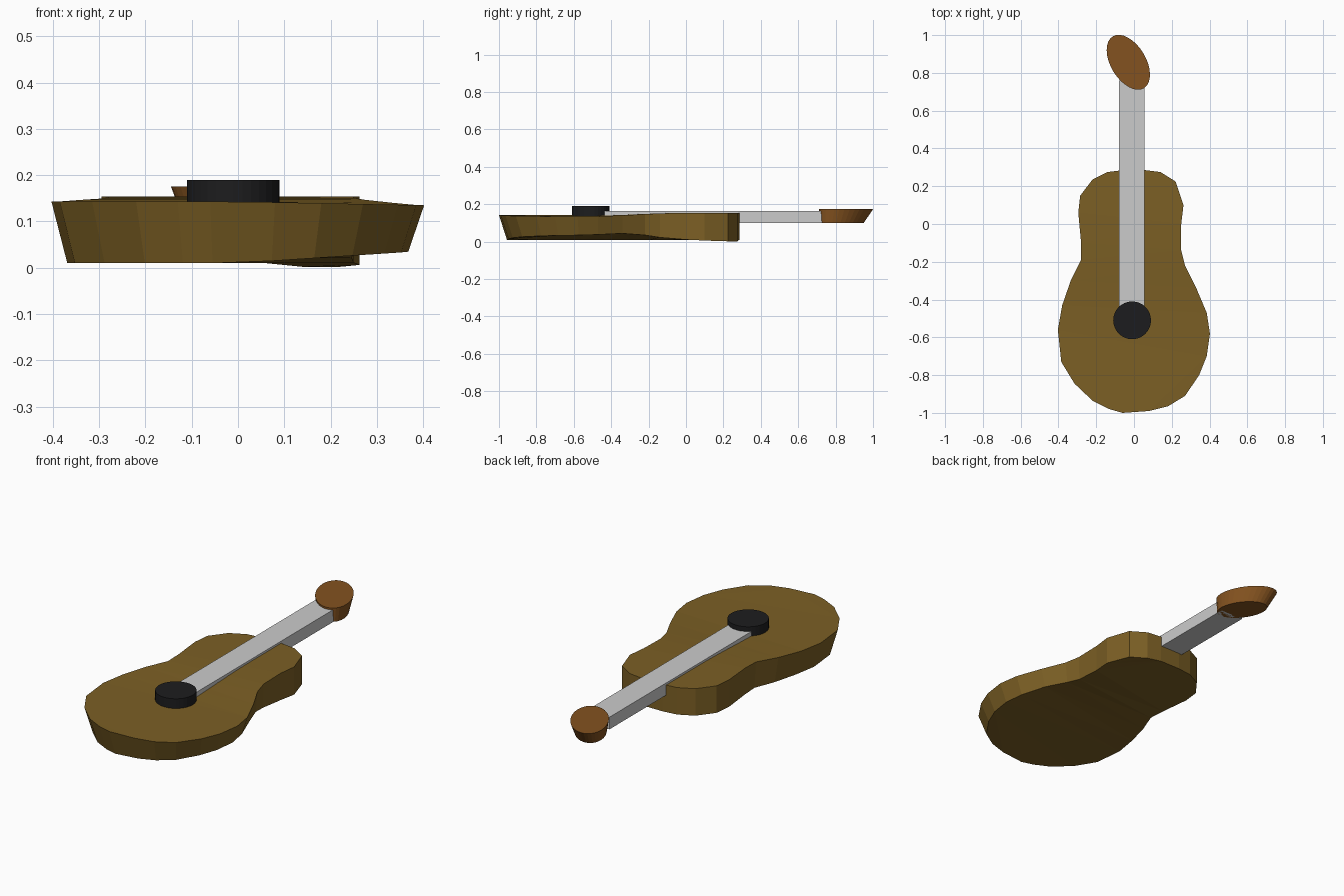
import bpy, bmesh, math

if "Cube" in bpy.data.objects:
    bpy.data.objects.remove(bpy.data.objects["Cube"])


def material(name, color):
    m = bpy.data.materials.new(name)
    m.diffuse_color = (*color, 1)
    m.use_nodes = True
    m.node_tree.nodes["Principled BSDF"].inputs["Base Color"].default_value = m.diffuse_color
    return m


def loft(name, bottom, top, mat):
    """Solid between two closed loops with the same point count."""
    bm = bmesh.new()
    lo = [bm.verts.new(p) for p in bottom]
    hi = [bm.verts.new(p) for p in top]
    n = len(lo)
    for i in range(n):
        j = (i + 1) % n
        bm.faces.new((lo[i], lo[j], hi[j], hi[i]))
    caps = [bm.faces.new(lo), bm.faces.new(hi)]
    bmesh.ops.triangulate(bm, faces=caps)
    bmesh.ops.recalc_face_normals(bm, faces=bm.faces)
    mesh = bpy.data.meshes.new(name)
    bm.to_mesh(mesh)
    bm.free()
    obj = bpy.data.objects.new(name, mesh)
    bpy.context.collection.objects.link(obj)
    if mat:
        mesh.materials.append(mat)
    return obj


def step(a, b, v):
    t = min(1, max(0, (v - a) / (b - a)))
    return t * t * (3 - 2 * t)


def top_point(x, y):
    return x, y, 0.143 - 0.02 * max(0, x) * (1 - step(-0.5, 0, y)) + 0.011 * step(-0.5, 0, y)


def bottom_point(x, y):
    # lower bout tapers inward, right side lifts toward the waist
    lower = 1 - step(-0.45, 0.0, y)
    s = 1 - 0.085 * lower
    z = 0.01 + 0.06 * max(0, x) * lower
    if x > 0.1:
        z += 0.02 * math.exp(-((y + 0.28) / 0.16) ** 2)
        z -= 0.008 * step(0.0, 0.2, y)
    return x * s, -0.5 + (y + 0.5) * s if y < -0.5 else y, max(0, z)


# body
outline = [
    (0.06, 0.285), (0.14, 0.275), (0.22, 0.225), (0.262, 0.10), (0.25, 0.0),
    (0.25, -0.14), (0.27, -0.22), (0.33, -0.34), (0.385, -0.47), (0.402, -0.58),
    (0.385, -0.70), (0.345, -0.80), (0.27, -0.91), (0.18, -0.965), (0.08, -0.99),
    (-0.06, -1.0), (-0.13, -0.98), (-0.22, -0.935), (-0.315, -0.845),
    (-0.385, -0.73), (-0.403, -0.56), (-0.38, -0.43), (-0.335, -0.30),
    (-0.28, -0.19), (-0.28, -0.10), (-0.295, 0.06), (-0.285, 0.15),
    (-0.22, 0.235), (-0.14, 0.275), (-0.06, 0.285)]
loft("body", [bottom_point(*p) for p in outline], [top_point(*p) for p in outline],
     material("body_wood", (0.20, 0.115, 0.018)))

# neck
rect = [(-0.08, -0.45), (0.055, -0.45), (0.055, 0.76), (-0.08, 0.76)]
loft("neck", [(x, y, 0.10) for x, y in rect], [(x, y, 0.165) for x, y in rect], None)

# sound hole disc
circle = [(-0.01 + 0.1 * math.cos(a), -0.51 + 0.1 * math.sin(a))
          for a in (math.tau * i / 32 for i in range(32))]
loft("sound_hole", [(x, y, 0.13) for x, y in circle], [(x, y, 0.19) for x, y in circle],
     material("black", (0.012, 0.012, 0.013)))

# headstock: tilted ellipse, smaller underneath
tilt = math.radians(31)
head = []
for i in range(32):
    a = math.tau * i / 32
    u, v = 0.093 * math.cos(a), 0.16 * math.sin(a)
    head.append((-0.03 + u * math.cos(tilt) - v * math.sin(tilt),
                 0.856 + u * math.sin(tilt) + v * math.cos(tilt)))
loft("headstock",
     [(0.03 + (x - 0.03) * 0.84, 0.715 + (y - 0.711) * 0.81, 0.10) for x, y in head],
     [(x, y, 0.175) for x, y in head],
     material("head_wood", (0.23, 0.085, 0.014)))
